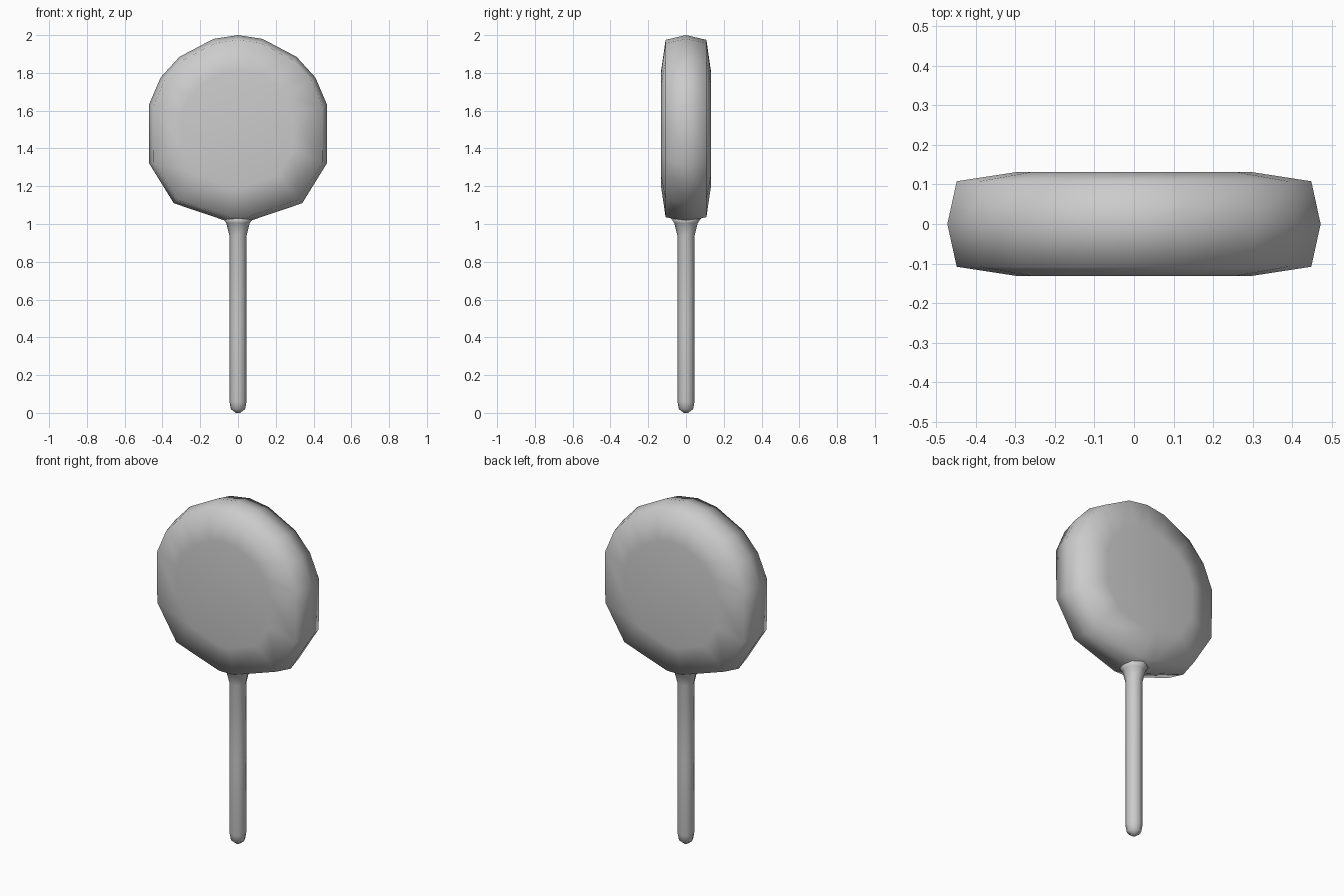
import bpy, bmesh, math

if "Cube" in bpy.data.objects:
    bpy.data.objects.remove(bpy.data.objects["Cube"])


def finish(bm, name):
    bmesh.ops.recalc_face_normals(bm, faces=bm.faces)
    mesh = bpy.data.meshes.new(name)
    bm.to_mesh(mesh)
    bm.free()
    for p in mesh.polygons:
        p.use_smooth = True
    obj = bpy.data.objects.new(name, mesh)
    bpy.context.collection.objects.link(obj)
    return obj


def loft(name, rings):
    """Skin a list of closed rings and cap both ends."""
    bm = bmesh.new()
    loops = [[bm.verts.new(p) for p in ring] for ring in rings]
    n = len(loops[0])
    for a, b in zip(loops, loops[1:]):
        for i in range(n):
            j = (i + 1) % n
            bm.faces.new((a[i], a[j], b[j], b[i]))
    bm.faces.new(loops[0])
    bm.faces.new(loops[-1])
    return finish(bm, name)


# Candy head: faceted round outline, thick rim and nearly flat faces
half = [(0.13, 1.98), (0.31, 1.885), (0.41, 1.775), (0.472, 1.63),
        (0.47, 1.32), (0.34, 1.11), (0.05, 1.012)]
outline = [(0, 2.0)] + half + [(-x, z) for x, z in reversed(half)]
CZ = 1.5
section = [(-0.132, 0.62), (-0.108, 0.95), (0, 1.0), (0.108, 0.95), (0.132, 0.62)]
loft("candy_head", [[(x * s, y, CZ + (z - CZ) * s) for x, z in outline]
                    for y, s in section])

# Stick: octagonal rod with a blunt tip, flaring where it enters the candy
profile = [(0.012, 0.0), (0.038, 0.02), (0.045, 0.06), (0.045, 0.5),
           (0.046, 0.94), (0.062, 1.005), (0.08, 1.03)]
loft("stick", [[(r * math.cos(math.tau * k / 8), r * math.sin(math.tau * k / 8), z)
                for k in range(8)] for r, z in profile])
